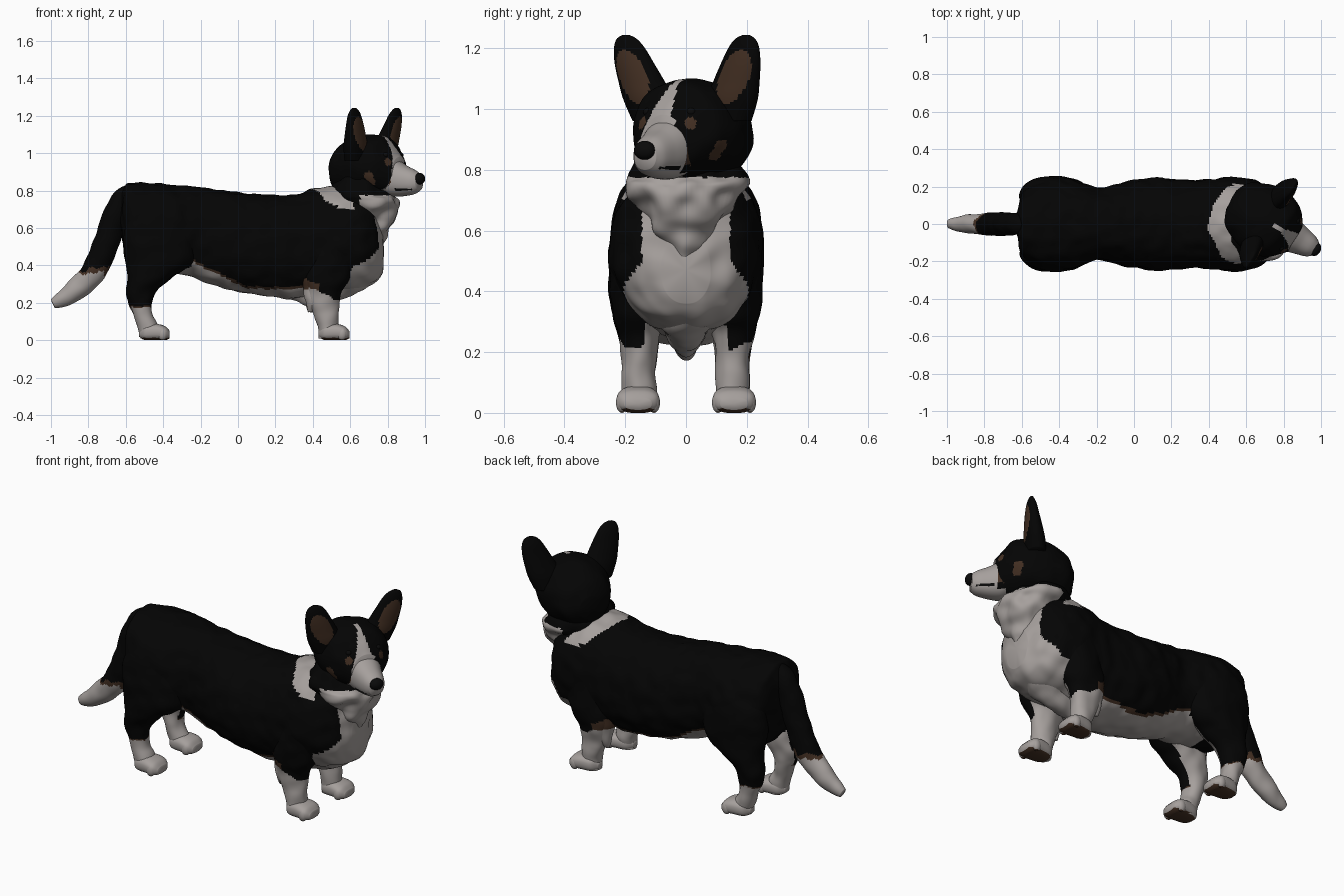
import bpy, bmesh, math
from mathutils import Vector, Matrix, noise

default_cube = bpy.data.objects.get("Cube")
if default_cube:
    bpy.data.objects.remove(default_cube, do_unlink=True)

X, Y, Z = Vector((1, 0, 0)), Vector((0, 1, 0)), Vector((0, 0, 1))
BLACK, WHITE, BROWN, NOSE = range(4)


def make_material(name, colour):
    mat = bpy.data.materials.new(name)
    mat.use_nodes = True
    mat.diffuse_color = (*colour, 1)
    for node in mat.node_tree.nodes:
        if node.type == 'BSDF_PRINCIPLED':
            node.inputs["Base Color"].default_value = (*colour, 1)
            node.inputs["Roughness"].default_value = 0.8
    return mat


MATERIALS = [
    make_material("black fur", (.0013, .0013, .0013)),
    make_material("white fur", (.38, .35, .335)),
    make_material("tan fur", (.055, .028, .016)),
    make_material("nose black", (.003, .003, .003)),
]


def finish(name, bm, paint, matrix=None, fur=0.0):
    """Roughen, paint faces by rule, place and smooth a part."""
    bmesh.ops.recalc_face_normals(bm, faces=bm.faces)
    bm.normal_update()
    moves = [(v, v.normal * noise.noise(v.co * 14) * fur) for v in bm.verts]
    for v, move in moves:
        v.co += move
        v.co.z = max(v.co.z, 0)
    bm.normal_update()
    for f in bm.faces:
        f.smooth = True
        f.material_index = paint(f.calc_center_median(), f.normal) if callable(paint) else paint
    if matrix:
        bm.transform(matrix)
    mesh = bpy.data.meshes.new(name)
    bm.to_mesh(mesh)
    bm.free()
    for mat in MATERIALS:
        mesh.materials.append(mat)
    obj = bpy.data.objects.new(name, mesh)
    bpy.context.collection.objects.link(obj)
    return obj


def spline(a, b, c, d, t):
    return b + (c - a) * (t / 2) + (a * 2 - b * 5 + c * 4 - d) * (t * t / 2) \
        + (b * 3 - a - c * 3 + d) * (t ** 3 / 2)


def loft(name, rings, paint, v_axis=None, sides=56, steps=10, power=2.0, matrix=None, fur=0.0):
    """Skin smooth rings of (centre, half width in y, half size on v_axis)."""
    pts = [rings[0]] + list(rings) + [rings[-1]]
    dense = []
    for i in range(1, len(pts) - 2):
        quad = pts[i - 1:i + 3]
        for k in range(steps):
            dense.append([spline(*(q[j] for q in quad), k / steps) for j in range(3)])
    dense.append(list(rings[-1]))
    bm = bmesh.new()
    loops = []
    for i, (centre, ru, rv) in enumerate(dense):
        v = v_axis
        if v is None:
            along = dense[min(i + 1, len(dense) - 1)][0] - dense[max(i - 1, 0)][0]
            v = along.cross(Y).normalized()
        loop = []
        for s in range(sides):
            c, d = math.cos(math.tau * s / sides), math.sin(math.tau * s / sides)
            u = math.copysign(abs(c) ** (2 / power), c) * max(ru, .002)
            w = math.copysign(abs(d) ** (2 / power), d) * max(rv, .002)
            loop.append(bm.verts.new(centre + Y * u + v * w))
        loops.append(loop)
    for a, b in zip(loops, loops[1:]):
        for s in range(sides):
            n = (s + 1) % sides
            bm.faces.new((a[s], a[n], b[n], b[s]))
    for loop, ring in ((loops[0], dense[0]), (loops[-1], dense[-1])):
        pole = bm.verts.new(ring[0])
        for s in range(sides):
            bm.faces.new((loop[s], loop[(s + 1) % sides], pole))
    return finish(name, bm, paint, matrix, fur)


def along_x(rows, y=0):
    """Rows of x, bottom, top, half width."""
    return [(Vector((x, y, (lo + hi) / 2)), w, (hi - lo) / 2) for x, lo, hi, w in rows]


def up_z(rows, y=0):
    """Rows of z, back, front, half width."""
    return [(Vector(((lo + hi) / 2, y, z)), w, (hi - lo) / 2) for z, lo, hi, w in rows]


def ball(name, centre, size, paint, matrix=None):
    bm = bmesh.new()
    place = Matrix.Translation(centre) @ Matrix.Diagonal((*size, 1))
    bmesh.ops.create_uvsphere(bm, u_segments=20, v_segments=12, radius=1, matrix=place)
    return finish(name, bm, paint, matrix)


# Torso with white chest, belly and collar
def paint_body(c, n):
    wobble = noise.noise(c * 16) * .02
    high = min(max((c.z - .42) / .08, 0), 1)
    chest_edge = .57 + .4 * (min(c.z, .42) - .3) + high * .085
    if c.x > chest_edge + wobble and abs(c.y) < .205 - high * .06:
        return WHITE
    if .40 < c.x - 2.5 * c.y ** 2 + wobble * .5 < .53 and c.z > .70:
        return WHITE
    if c.x > .42 and c.z < .32 and abs(c.y) < .14:
        return WHITE
    belly = .275 + max(0, .05 - c.x) * .5 + wobble * .5
    if -.25 < c.x < .45 or (-.42 < c.x <= -.25 and abs(c.y) < .14):
        if c.z < belly:
            return WHITE
        if c.z < belly + .012:
            return BROWN
    return BLACK


loft("body", along_x([
    (-.625, .60, .79, .06), (-.60, .46, .838, .16), (-.55, .38, .842, .21),
    (-.45, .36, .838, .245), (-.34, .36, .83, .238), (-.2, .32, .82, .195),
    (-.1, .285, .805, .21), (0, .26, .79, .235), (.15, .235, .775, .247),
    (.3, .22, .78, .235), (.42, .24, .81, .24), (.55, .26, .82, .25),
    (.66, .28, .80, .23), (.73, .31, .74, .175), (.775, .36, .58, .08)]),
    paint_body, Z, sides=96, steps=14, power=2.2, fur=.010)
loft("chest_keel", along_x([
    (.26, .23, .40, .05), (.36, .19, .44, .07), (.5, .205, .5, .10),
    (.62, .245, .5, .12), (.71, .30, .5, .09)]), WHITE, Z, power=1.7, fur=.012)

# Neck and fluffy white throat
loft("neck_ruff", up_z([
    (.46, .70, .765, .03), (.53, .64, .785, .06), (.60, .58, .82, .11),
    (.68, .52, .855, .155), (.745, .50, .86, .195), (.785, .50, .82, .19),
    (.90, .54, .74, .12)]),
    lambda c, n: WHITE if c.x > .655 + noise.noise(c * 16) * .03 and c.z < .775 else BLACK,
    X, sides=72, power=2.1, fur=.025)


# Tail with white tip
def paint_tail(c, n):
    edge = c.z + noise.noise(c * 20) * .03
    return WHITE if edge < .36 else BROWN if edge < .385 else BLACK


tail_path = [(-.5, .79, .05), (-.6, .765, .062), (-.66, .66, .066), (-.695, .55, .068),
             (-.735, .44, .07), (-.785, .35, .066), (-.865, .27, .057),
             (-.95, .215, .042), (-.99, .195, .026)]
loft("tail", [(Vector((x, 0, z)), r * .9, r) for x, z, r in tail_path], paint_tail, sides=40, fur=.006)

# Legs and paws
HIND = [(.74, -.52, -.32, .05), (.66, -.58, -.27, .085), (.55, -.615, -.235, .1), (.42, -.6, -.24, .098),
        (.34, -.59, -.35, .09), (.27, -.60, -.43, .072), (.2, -.585, -.46, .06),
        (.13, -.555, -.455, .053), (.06, -.535, -.42, .055), (.01, -.52, -.42, .05)]
FORE = [(.72, .42, .60, .05), (.62, .38, .65, .085), (.45, .37, .64, .095), (.33, .35, .60, .088),
        (.25, .362, .55, .068), (.16, .395, .54, .056), (.08, .425, .54, .054),
        (.01, .43, .53, .05)]


def paint_pad(c, n):
    return BROWN if n.z < -.7 and c.z < .02 else WHITE


for side_name, s in (("left", 1), ("right", -1)):
    def paint_hind(c, n):
        edge = c.z + noise.noise(c * 18) * .025
        inner = n.y * s < -.45 and edge < .40
        return WHITE if edge < .175 or inner else BROWN if edge < .182 else BLACK

    def paint_fore(c, n):
        edge = c.z + noise.noise(c * 18) * .02 + (c.x - .47) * .4
        if edge < .24 or (n.y * s < -.3 and edge < .34):
            return WHITE
        return BROWN if c.x < .43 and edge < .285 else BLACK

    # Feathering behind the elbow
    loft(f"{side_name}_elbow_tuft", up_z([(.15, .375, .40, .008), (.2, .365, .43, .03),
                                         (.27, .345, .46, .045), (.33, .34, .46, .05)], s * .16),
         lambda c, n: WHITE if c.z < .27 else BROWN, X, sides=20, fur=.012)

    for part, rows, rule, heel in (("hind", HIND, paint_hind, -.53), ("front", FORE, paint_fore, .43)):
        loft(f"{side_name}_{part}_leg", up_z(rows, s * .155), rule, X, sides=48, fur=.008)
        paw = [(heel, .02, .05, .02), (heel + .03, .002, .08, .055), (heel + .09, 0, .088, .068),
               (heel + .14, 0, .075, .068), (heel + .165, .01, .05, .045)]
        loft(f"{side_name}_{part}_paw", along_x(paw, s * .158), paint_pad, Z, sides=28, power=2.6)
        for k in range(4):
            off = (k - 1.5) * .035
            ball(f"{side_name}_{part}_toe", (heel + .145 - abs(off) * .35, s * .158 + off, .034),
                 (.026, .02, .034), paint_pad)

# Head, turned towards its right
HEAD = Matrix.Translation((.70, .02, 0)) @ Matrix.Rotation(math.radians(-30), 4, 'Z')
SPOTS = [(Vector(p), r) for p, r in (((.16, .085, .95), .024), ((.09, .155, .88), .026),
                                    ((.10, .15, .845), .024))]


def in_blaze(c):
    """White stripe, wider on the right of the face."""
    spread = min(max(0, 1.08 - c.z) * .4, .07)
    return c.x > .05 and -.016 - spread < c.y < .012 + spread * .4


def paint_skull(c, n):
    flat = Vector((c.x, abs(c.y), c.z))
    for centre, radius in SPOTS:
        if (flat - centre).length < radius:
            return BROWN
    return WHITE if in_blaze(c) else BLACK


def paint_muzzle(c, n):
    if c.x < .185 and not in_blaze(c) and c.z > .79:
        return BROWN if .815 < c.z < .87 else BLACK
    if .2 < c.x < .29 and abs(c.z - .806) < .004 and abs(c.y) > .025:
        return NOSE
    return WHITE


loft("skull", along_x([
    (-.21, .83, .96, .06), (-.17, .785, 1.03, .13), (-.08, .755, 1.085, .178),
    (.02, .755, 1.10, .192), (.10, .77, 1.085, .168), (.15, .78, 1.035, .128),
    (.19, .79, .98, .085)]), paint_skull, Z, sides=96, steps=14, matrix=HEAD, fur=.006)
loft("muzzle", along_x([
    (.08, .79, .96, .08), (.14, .772, .975, .098), (.18, .768, .96, .088),
    (.23, .772, .932, .074), (.28, .782, .91, .06), (.31, .80, .89, .042)]),
    paint_muzzle, Z, sides=64, power=2.2, matrix=HEAD)
ball("nose", (.312, 0, .864), (.028, .038, .031), NOSE, HEAD)

# Eyes and upright ears
for side_name, s in (("left", 1), ("right", -1)):
    ball(f"{side_name}_eye", (.148, s * .082, .99), (.016, .016, .014), NOSE, HEAD)
    ear = [(.0, .15, .96, .07, .05), (.01, .158, 1.03, .092, .054), (.02, .18, 1.09, .084, .046),
           (.03, .202, 1.15, .072, .036), (.036, .217, 1.20, .057, .026), (.04, .225, 1.23, .038, .014),
           (.04, .228, 1.243, .014, .005)]

    def paint_ear(c, n):
        across = (abs(c.y) - .19 - (c.z - 1.1) * .35) / .056
        return BROWN if n.x > .3 and across ** 2 + ((c.z - 1.105) / .09) ** 2 < 1 else BLACK

    loft(f"{side_name}_ear", [(Vector((x, s * y, z)), w, t) for x, y, z, w, t in ear],
         paint_ear, X, sides=48, matrix=HEAD)
